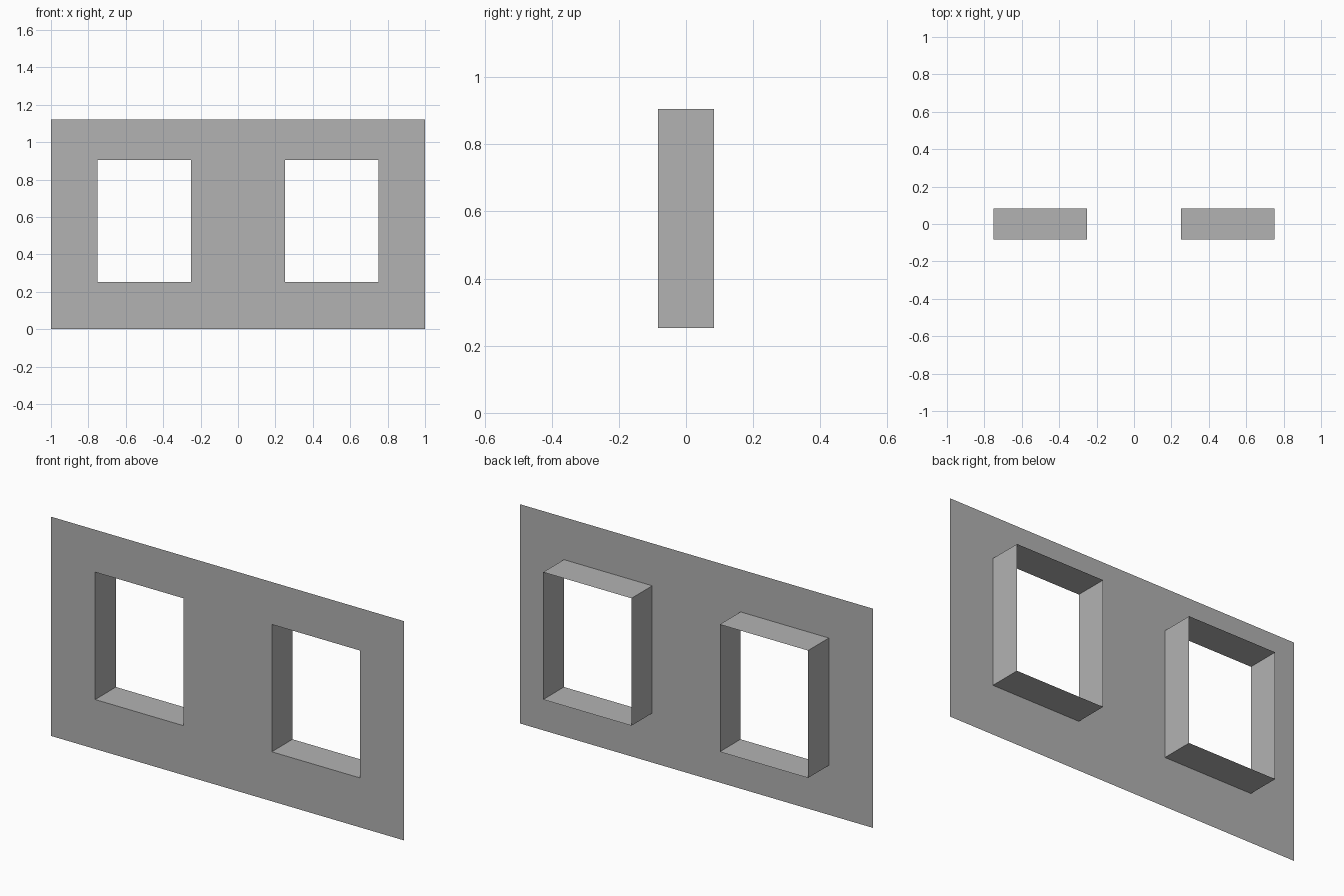
import bpy
import bmesh

cube = bpy.data.objects.get("Cube")
if cube:
    bpy.data.objects.remove(cube, do_unlink=True)

FRONT, BACK = -0.084, 0.084
HEIGHT = 1.122
INNER, OUTER = 0.25, 0.75
SILL, HEAD = 0.253, 0.905

grey = bpy.data.materials.new("plain_grey")
grey.use_nodes = True
colour = (0.448, 0.448, 0.448, 1)
grey.diffuse_color = colour
grey.node_tree.nodes["Principled BSDF"].inputs["Base Color"].default_value = colour


def make_object(name, quads):
    """Join quads, each four corner points, into one flat-shaded object."""
    bm = bmesh.new()
    for quad in quads:
        bm.faces.new([bm.verts.new(p) for p in quad])
    bmesh.ops.remove_doubles(bm, verts=bm.verts, dist=0.0001)
    mesh = bpy.data.meshes.new(name)
    bm.to_mesh(mesh)
    bm.free()
    mesh.materials.append(grey)
    obj = bpy.data.objects.new(name, mesh)
    bpy.context.collection.objects.link(obj)


def rectangle(x0, x1, z0, z1, y):
    return [(x0, y, z0), (x1, y, z0), (x1, y, z1), (x0, y, z1)]


# Thin wall sheet, leaving out the two window cells
xs = [-1, -OUTER, -INNER, INNER, OUTER, 1]
zs = [0, SILL, HEAD, HEIGHT]
make_object("wall_panel", [
    rectangle(xs[i], xs[i + 1], zs[j], zs[j + 1], FRONT)
    for i in range(5) for j in range(3)
    if not (j == 1 and i in (1, 3))])

# Window reveals: open sleeves running back from the wall, facing inward
for name, x0, x1 in (("right_window_reveal", -OUTER, -INNER),
                     ("left_window_reveal", INNER, OUTER)):
    near = rectangle(x0, x1, SILL, HEAD, FRONT)
    far = rectangle(x0, x1, SILL, HEAD, BACK)
    make_object(name, [
        (near[k], near[(k + 1) % 4], far[(k + 1) % 4], far[k])
        for k in range(4)])
